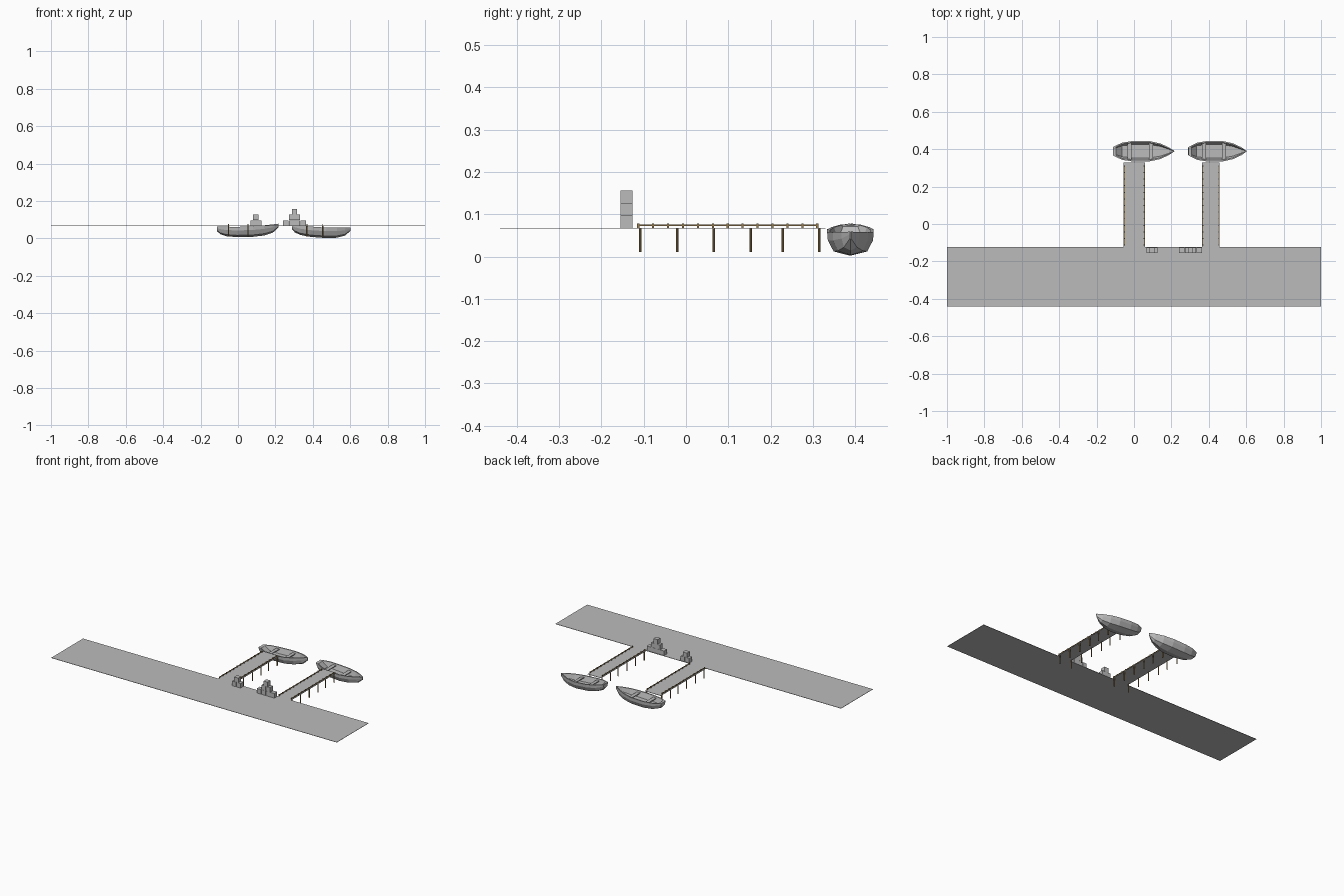
import bpy, bmesh, math
from mathutils import Matrix

if "Cube" in bpy.data.objects:
    bpy.data.objects.remove(bpy.data.objects["Cube"])


def material(name, rgb):
    m = bpy.data.materials.new(name)
    m.diffuse_color = (*rgb, 1)
    m.use_nodes = True
    m.node_tree.nodes["Principled BSDF"].inputs["Base Color"].default_value = m.diffuse_color
    return m


GREY = material("plain grey", (0.5, 0.5, 0.5))
WOOD = material("brown wood", (0.30, 0.20, 0.08))


def finish(name, bm, mat):
    bmesh.ops.recalc_face_normals(bm, faces=bm.faces)
    mesh = bpy.data.meshes.new(name)
    bm.to_mesh(mesh)
    bm.free()
    mesh.materials.append(mat)
    ob = bpy.data.objects.new(name, mesh)
    bpy.context.collection.objects.link(ob)
    return ob


def add_box(bm, x0, x1, y0, y1, z0, z1):
    mat = (Matrix.Translation(((x0 + x1) / 2, (y0 + y1) / 2, (z0 + z1) / 2))
           @ Matrix.Diagonal((x1 - x0, y1 - y0, z1 - z0, 1)))
    bmesh.ops.create_cube(bm, size=1, matrix=mat)


def add_post(bm, x, y, z0, z1, r, sides=8):
    bmesh.ops.create_cone(bm, cap_ends=True, segments=sides, radius1=r, radius2=r,
                          depth=z1 - z0, matrix=Matrix.Translation((x, y, (z0 + z1) / 2)))


DECK = 0.068
PIERS = [("left", -0.055, 0.058), ("right", 0.364, 0.457)]

# Quay and piers: one flat outline with two long arms
outline = [(-1, -0.44), (1, -0.44), (1, -0.122)]
for _, x0, x1 in reversed(PIERS):
    outline += [(x1, -0.122), (x1, 0.33), (x0, 0.33), (x0, -0.122)]
outline.append((-1, -0.122))
bm = bmesh.new()
base = bm.faces.new([bm.verts.new((x, y, DECK - 0.002)) for x, y in outline])
ext = bmesh.ops.extrude_face_region(bm, geom=[base], use_keep_orig=True)
bmesh.ops.translate(bm, vec=(0, 0, 0.002),
                    verts=[v for v in ext["geom"] if isinstance(v, bmesh.types.BMVert)])
finish("quay_deck", bm, GREY)

# Piles below, rails and short pegs above, along both edges of each pier
for side, x0, x1 in PIERS:
    piles, rails, pegs = bmesh.new(), bmesh.new(), bmesh.new()
    for x in (x0 + 0.004, x1 - 0.004):
        for y in (-0.108, -0.021, 0.066, 0.153, 0.229, 0.315):
            add_post(piles, x, y, 0.011, DECK - 0.002, 0.0032)
        add_box(rails, x - 0.0018, x + 0.0018, -0.116, 0.314, 0.0725, 0.0758)
        for i in range(13):
            y = -0.113 + i * 0.0353
            add_box(pegs, x - 0.0025, x + 0.0025, y - 0.0025, y + 0.0025, DECK, 0.078)
    finish(side + "_pier_piles", piles, WOOD)
    finish(side + "_pier_rails", rails, WOOD)
    finish(side + "_pier_pegs", pegs, WOOD)


# Crate stacks: rows of crates, each row narrower than the one below
def crate_stack(name, cx, rows):
    bm = bmesh.new()
    s, pitch = 0.029, 0.031
    for level, n in enumerate(rows):
        z = DECK + level * 0.0295
        for i in range(n):
            x = cx + (i - (n - 1) / 2) * pitch
            add_box(bm, x - s / 2, x + s / 2, -0.155, -0.126, z, z + s)
    finish(name, bm, GREY)


crate_stack("small_crate_stack", 0.096, (2, 1))
crate_stack("large_crate_stack", 0.302, (4, 2, 1))

# Hull stations: distance from stern, half width, gunwale height, keel height
STATIONS = [(0, .022, .060, .034), (.016, .030, .059, .018), (.048, .045, .057, .006),
            (.105, .054, .055, 0), (.19, .054, .056, 0), (.25, .041, .060, .006),
            (.295, .021, .064, .020), (.325, .0015, .067, .048)]


def rowing_boat(name, cx, cy, lift, length, pitch):
    bm = bmesh.new()
    rings = []
    for i, (d, w, g, k) in enumerate(STATIONS):
        x = d - 0.1625
        end = i in (0, len(STATIONS) - 1)
        iw = w * 0.5 if end else w - 0.007
        floor = g - 0.001 if end else k + 0.4 * (g - k)
        if i == 1:
            floor = g - 0.002
        h = g - k
        half = [(iw * 0.75, floor), (iw, g), (w, g), (w * 0.97, k + h * 0.65),
                (w * 0.72, k + h * 0.18)]
        section = half + [(0, k)] + [(-y, z) for y, z in reversed(half)]
        rings.append([bm.verts.new((x, y, z)) for y, z in section])
    n = len(rings[0])
    for a, b in zip(rings, rings[1:]):
        for j in range(n):
            bm.faces.new((a[j], a[(j + 1) % n], b[(j + 1) % n], b[j]))
    bm.faces.new(rings[0])
    bm.faces.new(rings[-1])
    hull = finish(name + "_hull", bm, GREY)

    # Two thwarts across the inside
    bm = bmesh.new()
    for x in (-0.075, 0.038):
        add_box(bm, x - 0.011, x + 0.011, -0.046, 0.046, 0.043, 0.048)
    seats = finish(name + "_seats", bm, GREY)
    for ob in (hull, seats):
        ob.matrix_world = (Matrix.Translation((cx, cy, lift))
                           @ Matrix.Rotation(math.radians(pitch), 4, 'Y')
                           @ Matrix.Diagonal((length / 0.325, 1.02, 1, 1)))


rowing_boat("left_boat", 0.053, 0.389, 0.008, 0.328, -1.2)
rowing_boat("right_boat", 0.442, 0.389, 0.004, 0.312, 4.4)
